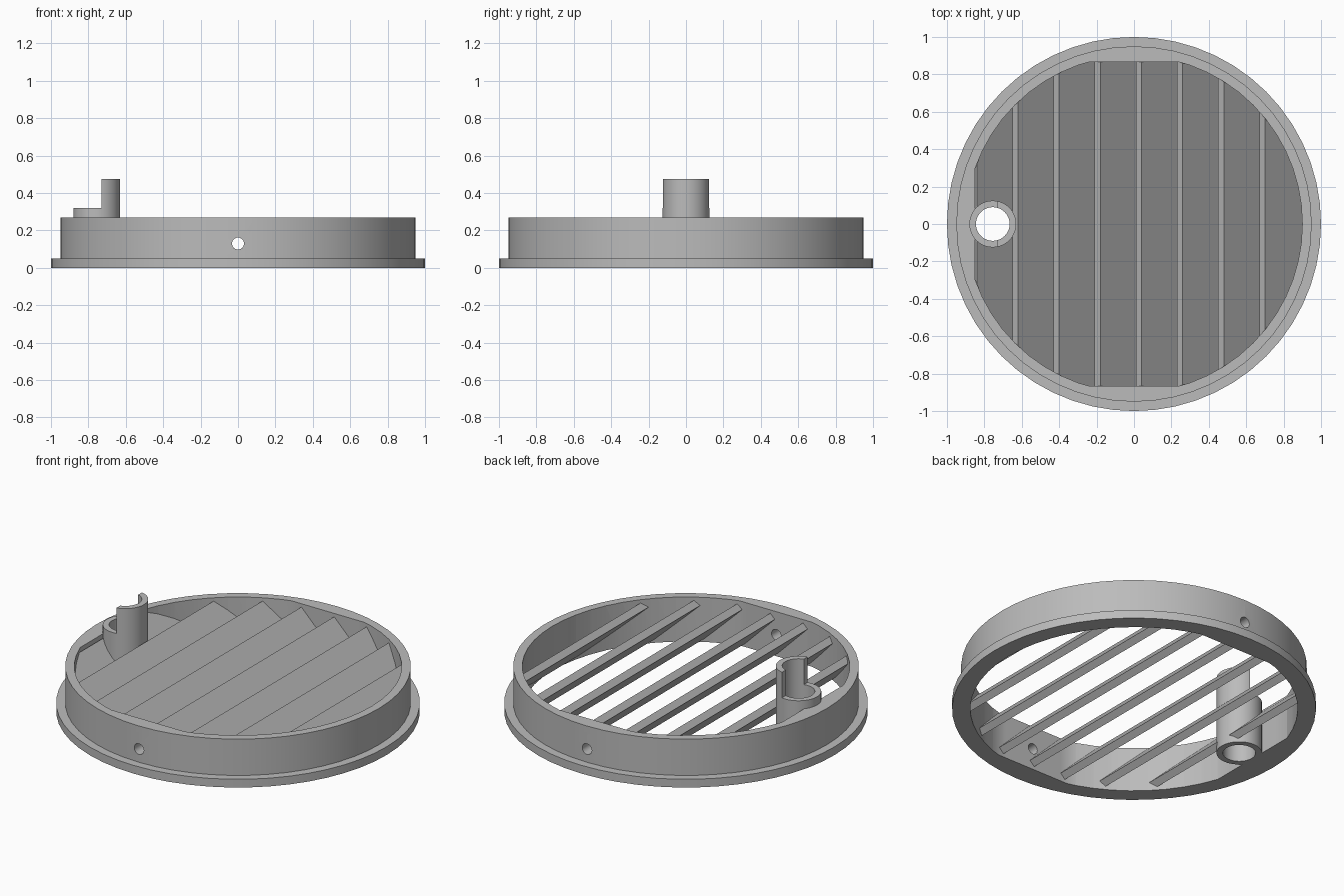
import bpy, bmesh, math
from mathutils import Matrix, Vector

if "Cube" in bpy.data.objects:
    bpy.data.objects.remove(bpy.data.objects["Cube"], do_unlink=True)

grey = bpy.data.materials.new("plain_grey")
grey.use_nodes = True
grey.diffuse_color = (0.5, 0.5, 0.5, 1)
grey.node_tree.nodes["Principled BSDF"].inputs["Base Color"].default_value = (0.5, 0.5, 0.5, 1)


def add_object(name, bm):
    bmesh.ops.recalc_face_normals(bm, faces=bm.faces)
    mesh = bpy.data.meshes.new(name)
    bm.to_mesh(mesh)
    bm.free()
    mesh.materials.append(grey)
    obj = bpy.data.objects.new(name, mesh)
    bpy.context.collection.objects.link(obj)
    return obj


def lathe(name, profile, segments, closed=False, centre=(0, 0, 0)):
    """Spin an (r, z) profile about the vertical axis."""
    bm = bmesh.new()
    verts = [bm.verts.new((r, 0, z)) for r, z in profile]
    edges = [bm.edges.new(pair) for pair in zip(verts, verts[1:])]
    if closed:
        edges.append(bm.edges.new((verts[-1], verts[0])))
    bmesh.ops.spin(bm, geom=verts + edges, axis=(0, 0, 1), cent=(0, 0, 0),
                   angle=math.tau, steps=segments, use_duplicate=False)
    bmesh.ops.remove_doubles(bm, verts=bm.verts, dist=1e-5)
    bmesh.ops.translate(bm, verts=bm.verts, vec=centre)
    return add_object(name, bm)


def cylinder(name, radius, low, high, segments, x=0):
    return lathe(name, [(0, low), (radius, low), (radius, high), (0, high)],
                 segments, centre=(x, 0, 0))


def box(name, low, high):
    bm = bmesh.new()
    low, high = Vector(low), Vector(high)
    bmesh.ops.create_cube(bm, size=1, matrix=Matrix.Translation((low + high) / 2)
                          @ Matrix.Diagonal((*(high - low), 1)))
    return add_object(name, bm)


def boolean(obj, cutter, operation="DIFFERENCE"):
    cutter.hide_render = True
    mod = obj.modifiers.new(operation.lower(), "BOOLEAN")
    mod.operation, mod.object, mod.solver = operation, cutter, "EXACT"
    bpy.context.view_layer.objects.active = obj
    bpy.ops.object.modifier_apply(modifier=mod.name)
    bpy.data.objects.remove(cutter, do_unlink=True)


SEGMENTS = 56
TUBE_X = -0.755

# Flanged ring, with a bore flattened at front, back and beside the tube
ring = lathe("flanged_ring", [(0, 0), (1, 0), (1, 0.05), (0.95, 0.05),
                              (0.95, 0.27), (0, 0.27)], SEGMENTS)
bore = cylinder("bore_cutter", 0.9, -0.1, 0.4, SEGMENTS)
boolean(bore, box("bore_limit", (-0.85, -0.865, -0.2), (1, 0.865, 0.5)), "INTERSECT")
boolean(ring, bore)

# Pin hole through front and back of the ring
bm = bmesh.new()
bmesh.ops.create_cone(bm, cap_ends=True, segments=24, radius1=0.032, radius2=0.032,
                      depth=3, matrix=Matrix.Translation((0, 0, 0.13))
                      @ Matrix.Rotation(math.pi / 2, 4, "X"))
boolean(ring, add_object("pin_hole_cutter", bm))

# Slanted louvre slats, trimmed to the ring wall
bm = bmesh.new()
for i in range(8):
    x = -0.84 + 0.22 * i
    section = [(x, 0.25), (x + 0.2, 0.05), (x + 0.17, 0.02), (x - 0.03, 0.22)]
    face = bm.faces.new([bm.verts.new((px, -1, pz)) for px, pz in section])
    side = bmesh.ops.extrude_face_region(bm, geom=[face])["geom"]
    bmesh.ops.translate(bm, vec=(0, 2, 0),
                        verts=[v for v in side if isinstance(v, bmesh.types.BMVert)])
slats = add_object("louvre_slats", bm)
boolean(slats, cylinder("slat_trim", 0.925, -0.1, 0.4, SEGMENTS), "INTERSECT")
boolean(slats, cylinder("tube_clearance", 0.105, -0.1, 0.6, 40, TUBE_X))

# Upright tube, cut down to a low collar on its outer half
tube = lathe("upright_tube", [(0.09, 0), (0.125, 0), (0.125, 0.475), (0.09, 0.475)],
             40, closed=True, centre=(TUBE_X, 0, 0))
boolean(tube, box("collar_cutter", (-1, -0.3, 0.32), (-0.73, 0.3, 0.6)))

for obj in (ring, slats, tube):
    bpy.ops.object.select_all(action="DESELECT")
    obj.select_set(True)
    bpy.context.view_layer.objects.active = obj
    bpy.ops.object.shade_smooth_by_angle(angle=math.radians(30))
